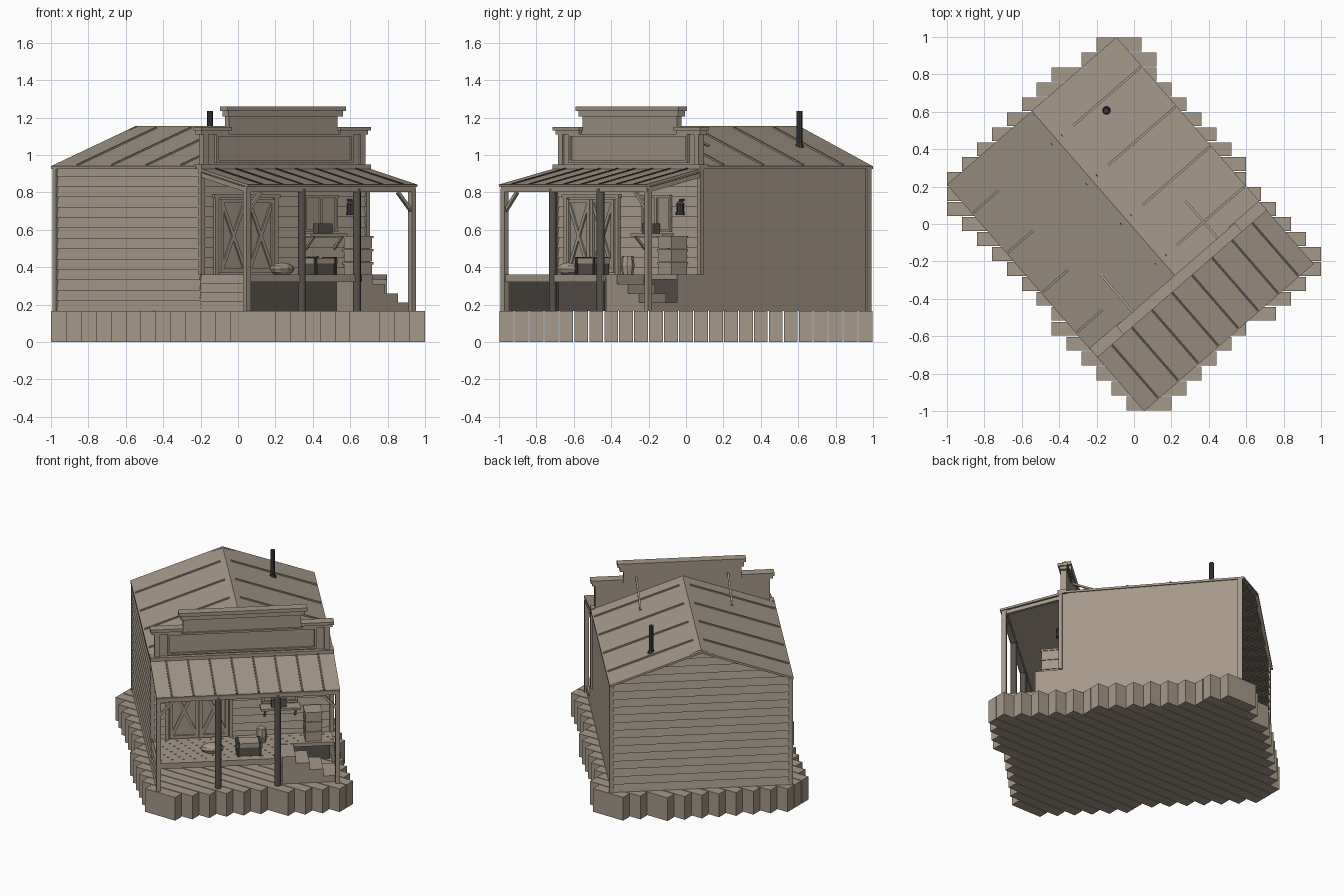
import bpy, bmesh, math
from mathutils import Matrix, Vector

cube = bpy.data.objects.get("Cube")
if cube:
    bpy.data.objects.remove(cube, do_unlink=True)

TURN = math.radians(41)
LEFT, RIGHT, BACK, WALL, PORCH = -0.6, 0.57, 0.79, -0.39, -0.76
MID, GROUND, FLOOR, EAVE, RIDGE = -0.016, 0.166, 0.36, 0.94, 1.155


def material(name, color):
    m = bpy.data.materials.new(name)
    m.use_nodes = True
    m.diffuse_color = (*color, 1)
    m.node_tree.nodes["Principled BSDF"].inputs["Base Color"].default_value = (*color, 1)
    return m


WOOD = material("weathered wood", (0.375, 0.315, 0.25))
DARK = material("dark timber", (0.1, 0.087, 0.074))
IRON = material("dark iron", (0.045, 0.042, 0.042))


class Part:
    """Collects simple shapes into one named object."""

    def __init__(self, name, mat=WOOD, turn=TURN):
        self.name, self.mat, self.turn, self.bm = name, mat, turn, bmesh.new()

    def __enter__(self):
        return self

    def __exit__(self, *_):
        mesh = bpy.data.meshes.new(self.name)
        self.bm.to_mesh(mesh)
        self.bm.free()
        mesh.materials.append(self.mat)
        ob = bpy.data.objects.new(self.name, mesh)
        ob.rotation_euler.z = self.turn
        bpy.context.collection.objects.link(ob)

    def box(self, x0, x1, y0, y1, z0, z1):
        m = Matrix.Translation(((x0 + x1) / 2, (y0 + y1) / 2, (z0 + z1) / 2))
        m = m @ Matrix.Diagonal((x1 - x0, y1 - y0, z1 - z0, 1))
        bmesh.ops.create_cube(self.bm, size=1, matrix=m)

    def bar(self, a, b, w, h):
        a, b = Vector(a), Vector(b)
        m = Matrix.Translation((a + b) / 2) @ (b - a).to_track_quat('Y', 'Z').to_matrix().to_4x4()
        bmesh.ops.create_cube(self.bm, size=1, matrix=m @ Matrix.Diagonal((w, (b - a).length, h, 1)))

    def tube(self, x, y, z0, z1, r, r2=None, sides=8):
        bmesh.ops.create_cone(self.bm, cap_ends=True, segments=sides, radius1=r,
                              radius2=r if r2 is None else r2, depth=z1 - z0,
                              matrix=Matrix.Translation((x, y, (z0 + z1) / 2)))

    def face(self, *pts):
        self.bm.faces.new([self.bm.verts.new(p) for p in pts])

    def siding(self, z0, z1, rows, ends, out):
        """Overlapping boards; ends(z) gives the two plan points of a row."""
        out, h = Vector(out) * 0.01, (z1 - z0) / rows
        for i in range(rows):
            lo, hi = z0 + i * h, z0 + (i + 1) * h
            a, b = [Vector((*p, lo)) for p in ends(lo)]
            d, c = [Vector((*p, hi)) for p in ends(hi)]
            self.face(a + out, b + out, c, d)
            self.face(a, b, b + out, a + out)


# Ground: rows of blocks that cover the turned plot
with Part("ground_blocks", turn=0) as p:
    left, top, right, bottom = (-1, 0.21), (-0.09, 1), (0.95, -0.215), (0.05, -1)

    def edge(a, b, y):
        return a[0] + (b[0] - a[0]) * (y - a[1]) / (b[1] - a[1])

    cell = 0.08
    for i in range(25):
        y0 = -1 + cell * i
        y1 = y0 + cell
        yl, yr = min(max(left[1], y0), y1), min(max(right[1], y0), y1)
        xl = edge(left, top, yl) if yl > left[1] else edge(bottom, left, yl)
        xr = edge(right, top, yr) if yr > right[1] else edge(bottom, right, yr)
        xl = math.floor((xl + 1.001) / cell) * cell - 1
        xr = math.ceil((xr + 0.999) / cell) * cell - 1
        p.box(max(xl, -1), min(xr, 1), y0 + 0.003, y1 - 0.003, 0, GROUND)

# Walls: single skins with clapboard siding
with Part("left_wall") as p:
    p.siding(GROUND, EAVE, 14, lambda z: ((LEFT, BACK), (LEFT, WALL)), (-1, 0, 0))
    p.siding(GROUND, FLOOR, 4, lambda z: ((LEFT, WALL), (LEFT, PORCH)), (-1, 0, 0))
with Part("right_wall") as p:
    p.face((RIGHT, WALL, GROUND), (RIGHT, BACK, GROUND), (RIGHT, BACK, EAVE), (RIGHT, WALL, EAVE))
    p.face((RIGHT, -0.56, GROUND), (RIGHT, WALL, GROUND), (RIGHT, WALL, FLOOR), (RIGHT, -0.56, FLOOR))
with Part("back_wall") as p:
    def gable(z):
        k = min(1, max(0.01, (RIDGE - z) / (RIDGE - EAVE)))
        return ((MID + (RIGHT - MID) * k, BACK), (MID + (LEFT - MID) * k, BACK))
    p.siding(GROUND, EAVE, 14, gable, (0, 1, 0))
    p.siding(EAVE, RIDGE, 4, gable, (0, 1, 0))
with Part("front_wall") as p:
    p.siding(FLOOR - 0.02, EAVE, 11, lambda z: ((LEFT, WALL), (RIGHT, WALL)), (0, -1, 0))
with Part("corner_boards") as p:
    for x in (LEFT, RIGHT):
        p.box(x - 0.015, x + 0.015, BACK - 0.015, BACK + 0.015, GROUND, EAVE - 0.01)
        p.box(x - 0.013, x + 0.013, WALL - 0.015, WALL + 0.01, FLOOR, EAVE)

# Dark crawl space below the porch
with Part("crawl_space", DARK) as p:
    p.box(LEFT + 0.003, RIGHT - 0.01, WALL, WALL + 0.008, GROUND, FLOOR - 0.026)
    p.box(LEFT + 0.003, LEFT + 0.009, PORCH + 0.005, WALL, GROUND, FLOOR - 0.026)

# Main roof with raised ribs on both slopes
with Part("main_roof") as p:
    for x in (-0.617, 0.585):
        pts = [(x, EAVE), (MID, RIDGE), (MID, RIDGE - 0.015), (x, EAVE - 0.015)]
        f = p.bm.faces.new([p.bm.verts.new((a, 0.815, z)) for a, z in pts])
        g = bmesh.ops.extrude_face_region(p.bm, geom=[f])["geom"]
        bmesh.ops.translate(p.bm, verts=[v for v in g if isinstance(v, bmesh.types.BMVert)],
                            vec=(0, -1.18, 0))
    bmesh.ops.recalc_face_normals(p.bm, faces=p.bm.faces)
with Part("roof_ribs") as p:
    for i in range(4):
        y = 0.61 - 0.282 * i
        for x, sx in ((-0.605, -1), (0.575, 1)):
            p.bar((x, y, EAVE + 0.006), (MID + 0.035 * sx, y, RIDGE - 0.011), 0.013, 0.012)

# Stove pipe with a collar
with Part("stove_pipe", IRON) as p:
    p.tube(0.285, 0.555, 1.0, 1.235, 0.016)
    p.tube(0.285, 0.555, 1.03, 1.06, 0.028, 0.018)

# False front with stepped top, cornices and framed panel
with Part("false_front") as p:
    p.box(-0.585, 0.555, -0.385, -0.355, 0.92, 1.13)
    p.box(-0.4, 0.37, -0.385, -0.355, 1.13, 1.24)
with Part("false_front_cornices") as p:
    for cx, half, z0, z1, out in ((-0.015, 0.6, 0.925, 0.95, 0.41), (-0.01, 0.42, 1.235, 1.26, 0.41),
                                  (-0.01, 0.405, 1.205, 1.235, 0.4)):
        p.box(cx - half, cx + half, -out, -0.35, z0, z1)
    for s in (-1, 1):
        a, b = sorted((-0.015 + s * 0.6, -0.015 + s * 0.385))
        p.box(a, b, -0.41, -0.345, 1.13, 1.15)
        p.box(a + 0.01, b - 0.01, -0.4, -0.35, 1.11, 1.13)
        p.box(-0.015 + s * 0.555 - 0.018, -0.015 + s * 0.555 + 0.018, -0.396, -0.38, 0.95, 1.12)
with Part("panel_frame") as p:
    for z in (0.96, 1.1):
        p.box(-0.5, 0.47, -0.4, -0.383, z, z + 0.013)
    for x in (-0.5, 0.457):
        p.box(x, x + 0.013, -0.4, -0.383, 0.96, 1.11)
with Part("false_front_struts") as p:
    for x in (-0.312, 0.288):
        p.bar((x, -0.355, 1.16), (x, -0.09, 1.05), 0.012, 0.012)

# Porch roof, ribs, beam, posts and braces
with Part("porch_roof") as p:
    p.bar((MID, -0.39, 0.922), (MID, -0.79, 0.835), 1.2, 0.014)
with Part("porch_roof_ribs", DARK) as p:
    for i in range(8):
        x = MID + (i - 3.5) * 0.142
        p.bar((x, -0.405, 0.927), (x, -0.785, 0.844), 0.014, 0.008)
with Part("porch_beam") as p:
    p.box(LEFT - 0.01, RIGHT + 0.01, -0.78, -0.745, 0.802, 0.832)
    for x in (LEFT, RIGHT):
        p.bar((x, -0.76, 0.815), (x, WALL, 0.895), 0.02, 0.025)
POSTS = [LEFT + i * (RIGHT - LEFT) / 3 for i in range(4)]
with Part("corner_posts") as p:
    for x in (POSTS[0], POSTS[3]):
        p.box(x - 0.015, x + 0.015, -0.778, -0.748, GROUND, 0.82)
with Part("middle_posts", DARK) as p:
    for x in POSTS[1:3]:
        p.tube(x, -0.762, GROUND, 0.82, 0.021, sides=12)
with Part("post_braces") as p:
    for x, s in ((LEFT, 1), (RIGHT, -1)):
        p.bar((x + s * 0.01, -0.762, 0.705), (x + s * 0.1, -0.762, 0.8), 0.018, 0.018)

# Porch floor planks, edge board and side stairs
with Part("porch_floor") as p:
    for i in range(9):
        y = WALL - (i + 1) * 0.041
        p.box(LEFT, RIGHT if y > -0.56 else 0.21, y, y + 0.0395, 0.335, FLOOR)
    p.box(LEFT, 0.21, -0.77, -0.755, 0.32, FLOOR)
with Part("stairs") as p:
    for i in range(4):
        p.box(0.21 + 0.09 * i, 0.3 + 0.09 * i, -0.75, -0.56, GROUND, FLOOR - 0.05 * i)

# Double barn doors with crossed braces
with Part("barn_doors") as p:
    y = WALL - 0.01
    for x in (-0.49, -0.295):
        w, z0, z1 = 0.19, 0.37, 0.765
        p.box(x, x + w, y - 0.012, y, z0, z1)
        for a in (x, x + w - 0.022):
            p.box(a, a + 0.022, y - 0.024, y - 0.01, z0, z1)
        for z in (z0, z1 - 0.022):
            p.box(x, x + w, y - 0.023, y - 0.01, z, z + 0.022)
        p.bar((x + 0.01, y - 0.015, z0 + 0.01), (x + w - 0.01, y - 0.015, z1 - 0.01), 0.012, 0.02)
        p.bar((x + w - 0.01, y - 0.015, z0 + 0.01), (x + 0.01, y - 0.015, z1 - 0.01), 0.012, 0.02)
    for x in (-0.52, -0.1):
        p.box(x, x + 0.025, y - 0.016, y, FLOOR, 0.785)
    p.box(-0.53, -0.065, y - 0.02, y, 0.77, 0.79)

# Window with shelf, box and lantern
with Part("window") as p:
    y = WALL - 0.01
    p.box(0.13, 0.34, y - 0.004, y, 0.6, 0.77)
    for x in (0.12, 0.23, 0.34):
        p.box(x - 0.008, x + 0.008, y - 0.016, y, 0.59, 0.78)
    for z in (0.59, 0.77):
        p.box(0.112, 0.348, y - 0.018, y, z, z + 0.015)
with Part("wall_shelf") as p:
    p.box(0.1, 0.36, -0.48, -0.4, 0.565, 0.58)
    for x in (0.13, 0.33):
        p.bar((x, -0.405, 0.5), (x, -0.47, 0.565), 0.012, 0.012)
with Part("shelf_box", DARK) as p:
    p.box(0.17, 0.27, -0.46, -0.42, 0.58, 0.635)
with Part("lantern", IRON) as p:
    p.tube(0.435, -0.42, 0.68, 0.695, 0.024)
    p.tube(0.435, -0.42, 0.695, 0.735, 0.02)
    p.tube(0.435, -0.42, 0.735, 0.755, 0.026, 0.008)
    p.box(0.43, 0.44, -0.425, -0.39, 0.755, 0.765)

# Goods on the porch: crates, chest, keg, sack
with Part("crate_stack") as p:
    for i in range(3):
        z = FLOOR + 0.07 * i
        p.box(0.385, 0.49, -0.53, -0.42, z, z + 0.055)
        p.box(0.38, 0.495, -0.535, -0.415, z + 0.055, z + 0.068)
with Part("chest", DARK) as p:
    p.box(-0.08, 0.08, -0.71, -0.62, FLOOR, 0.42)
with Part("chest_lid") as p:
    p.box(-0.084, 0.084, -0.714, -0.616, 0.42, 0.45)
with Part("chest_bands", IRON) as p:
    for x in (-0.07, 0.07):
        p.box(x - 0.008, x + 0.008, -0.718, -0.612, FLOOR, 0.454)
with Part("keg") as p:
    p.tube(0.1, -0.5, FLOOR, 0.41, 0.03, 0.037)
    p.tube(0.1, -0.5, 0.41, 0.46, 0.037, 0.03)
with Part("sack") as p:
    m = Matrix.Translation((-0.235, -0.63, 0.39)) @ Matrix.Diagonal((0.078, 0.05, 0.035, 1))
    bmesh.ops.create_uvsphere(p.bm, u_segments=10, v_segments=6, radius=1, matrix=m)
